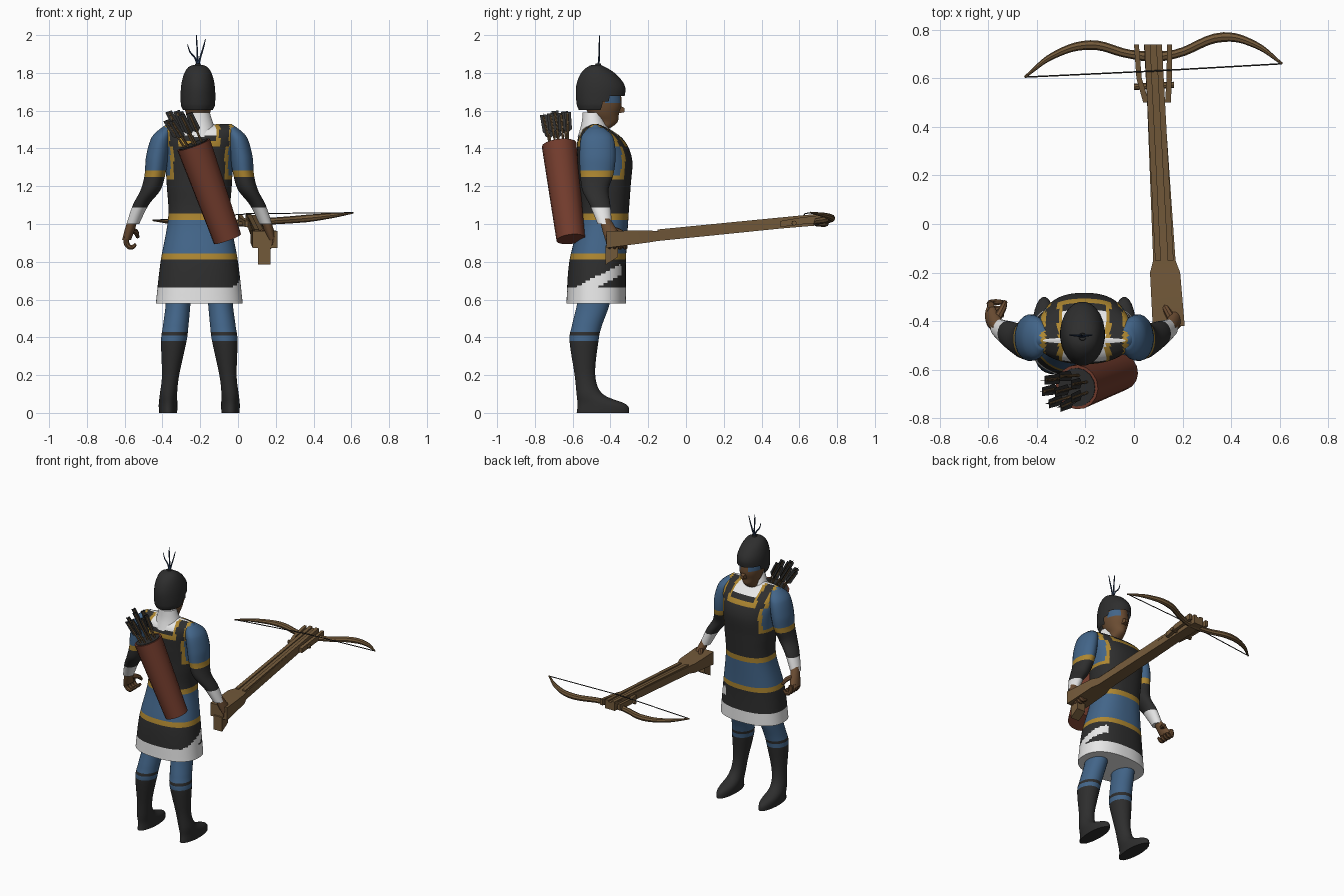
import bpy, bmesh, math, random
from mathutils import Vector

random.seed(4)
if bpy.data.objects.get("Cube"):
    bpy.data.objects.remove(bpy.data.objects["Cube"])

MX = -0.205  # body mirror line


def material(name, r, g, b):
    m = bpy.data.materials.new(name)
    m.use_nodes = True
    m.diffuse_color = (r, g, b, 1)
    m.node_tree.nodes["Principled BSDF"].inputs["Base Color"].default_value = (r, g, b, 1)
    return m


DARK = material("charcoal", .027, .027, .027)
BLUE = material("blue cloth", .055, .13, .25)
GOLD = material("gold trim", .42, .24, .03)
WHITE = material("white linen", .85, .85, .85)
SKIN = material("skin", .15, .075, .033)
LEATHER = material("red leather", .17, .045, .026)
WOOD = material("wood", .17, .10, .042)
NAVY = material("navy plume", .02, .04, .09)


def finish(ob, angle=40):
    bpy.ops.object.select_all(action='DESELECT')
    ob.select_set(True)
    bpy.context.view_layer.objects.active = ob
    if ob.type == 'CURVE':
        bpy.ops.object.convert(target='MESH')
    bpy.ops.object.shade_smooth_by_angle(angle=math.radians(angle))
    return bpy.context.object


def make(name, bm, mats, rule=None, angle=40):
    bmesh.ops.recalc_face_normals(bm, faces=bm.faces)
    if rule:
        for f in bm.faces:
            f.material_index = mats.index(rule(f.calc_center_median()))
    me = bpy.data.meshes.new(name)
    bm.to_mesh(me)
    bm.free()
    for m in mats:
        me.materials.append(m)
    ob = bpy.data.objects.new(name, me)
    bpy.context.collection.objects.link(ob)
    return finish(ob, angle)


def spline(a, b, c, d, t):
    return [q + .5 * t * (r - p + t * (2*p - 5*q + 4*r - s + t * (3*(q - r) + s - p)))
            for p, q, r, s in zip(a, b, c, d)]


def loft(name, rings, mats, rule=None, seg=24, step=.02, power=1.0, cut=None):
    """Skin through oval rings (x, y, z, radius x, radius y), smoothly interpolated."""
    fine, n = [], len(rings)
    for i in range(n - 1):
        k = max(2, round(abs(rings[i + 1][2] - rings[i][2]) / step))
        quad = [rings[min(max(i + o, 0), n - 1)] for o in (-1, 0, 1, 2)]
        fine += [spline(*quad, j / k) for j in range(k)]
    fine.append(rings[-1])
    bm = bmesh.new()
    loops = []
    for x, y, z, rx, ry in fine:
        ring = []
        for s in range(seg):
            a = 2 * math.pi * (s + .5) / seg
            c, d = math.cos(a), math.sin(a)
            ring.append(bm.verts.new((x + rx * math.copysign(abs(c) ** power, c),
                                      y + ry * math.copysign(abs(d) ** power, d), z)))
        loops.append(ring)
    for p, q in zip(loops, loops[1:]):
        for s in range(seg):
            t = (s + 1) % seg
            bm.faces.new((p[s], p[t], q[t], q[s]))
    bm.faces.new(loops[0])
    bm.faces.new(loops[-1])
    if cut:
        gone = [f for f in bm.faces if cut(f.calc_center_median())]
        bmesh.ops.delete(bm, geom=gone, context='FACES')
    return make(name, bm, mats, rule)


def bar(name, sections, mat):
    """Square timber through sections (x, y, z, half width, half height)."""
    bm = bmesh.new()
    loops = [[bm.verts.new((x + a * w, y, z + b * h)) for a, b in ((-1, -1), (1, -1), (1, 1), (-1, 1))]
             for x, y, z, w, h in sections]
    for p, q in zip(loops, loops[1:]):
        for s in range(4):
            bm.faces.new((p[s], p[s - 1], q[s - 1], q[s]))
    bm.faces.new(loops[0])
    bm.faces.new(loops[-1])
    return make(name, bm, [mat], angle=20)


def tube(name, pts, radii, mat, res=2, kind='BEZIER'):
    cu = bpy.data.curves.new(name, 'CURVE')
    cu.dimensions, cu.bevel_depth, cu.bevel_resolution = '3D', 1, res
    cu.use_fill_caps, cu.resolution_u = True, 6
    sp = cu.splines.new(kind)
    points = sp.bezier_points if kind == 'BEZIER' else sp.points
    points.add(len(pts) - 1)
    for p, co, r in zip(points, pts, radii):
        p.radius = r
        if kind == 'BEZIER':
            p.co = co
            p.handle_left_type = p.handle_right_type = 'AUTO'
        else:
            p.co = (*co, 1)
    cu.materials.append(mat)
    ob = bpy.data.objects.new(name, cu)
    bpy.context.collection.objects.link(ob)
    return finish(ob)


# Tunic: skirt, sash, belt and armoured chest
def tunic_colour(c):
    x, y, z = c
    ax = abs(x - MX)
    if z < .815:
        edge = .65 + .5 * (y + .62)
        flap = x > -.07 and edge - .06 < z < edge
        return WHITE if z < .66 or flap else DARK
    if z < 1.05:
        return GOLD if z < .843 or z > 1.02 else BLUE
    if z < 1.235:
        return DARK
    if z < 1.41:
        if ax < .135:
            return DARK
        return GOLD if ax < .153 or z < 1.26 else BLUE
    if ax < .085:
        return GOLD if z < 1.44 else DARK if z < 1.47 else WHITE
    if ax < .108:
        return GOLD
    if ax < .158:
        return DARK
    return GOLD if ax < .18 else BLUE


tunic = [(.58, -.475, .23, .158), (.8, -.468, .205, .15), (1.03, -.435, .165, .13),
         (1.2, -.43, .172, .137), (1.34, -.43, .182, .145), (1.44, -.45, .2, .125),
         (1.5, -.475, .205, .075), (1.53, -.48, .17, .012)]
loft("tunic", [(MX, y, z, a, b) for z, y, a, b in tunic],
     [DARK, BLUE, GOLD, WHITE], tunic_colour, seg=88, step=.011, power=.85)
loft("collar", [(MX, -.475, 1.46, .1, .1), (MX, -.488, 1.53, .075, .066), (MX, -.495, 1.59, .056, .052)], [WHITE])


# Limbs, mirrored about the body line
def boot_colour(c):
    return DARK if c.z < .385 or .405 < c.z < .425 else BLUE


def arm_colour(c):
    if c.z > 1.285:
        return BLUE
    if c.z > 1.245:
        return GOLD
    return DARK if c.z > 1.085 else WHITE


leg = [(.165, -.44, 0, .048, .14), (.165, -.445, .045, .05, .13), (.163, -.51, .1, .046, .07),
       (.152, -.535, .2, .046, .055), (.135, -.54, .38, .068, .077), (.125, -.525, .46, .068, .08),
       (.112, -.49, .58, .066, .087), (.105, -.47, .72, .07, .09)]
arm = [(.17, -.475, 1.51, .03, .04), (.2, -.47, 1.46, .052, .085), (.222, -.468, 1.36, .06, .096),
       (.235, -.472, 1.26, .055, .088), (.258, -.48, 1.18, .053, .07),
       (.31, -.455, 1.1, .042, .055), (.352, -.43, 1.0, .034, .038)]
palm = [(.35, -.43, 1.03, .026, .028), (.368, -.405, .97, .027, .04), (.385, -.378, .915, .024, .05)]
for side, s in (("right", -1), ("left", 1)):
    def place(rows):
        return [(MX + s * r[0], *r[1:]) for r in rows]
    loft(side + "_leg", place(leg), [DARK, BLUE], boot_colour, step=.012)
    loft(side + "_arm", place(arm), [DARK, BLUE, GOLD, WHITE], arm_colour, step=.012)
    loft(side + "_palm", place(palm), [SKIN], seg=16)
    for i in range(4):
        y = -.415 + .027 * i
        tube(side + "_finger", place([(.385, y, .935), (.384, y + .008, .895), (.36, y + .012, .876),
                                      (.335, y + .012, .893)]), [.015, .015, .013, .009], SKIN)
    tube(side + "_thumb", place([(.36, -.39, .97), (.335, -.345, .955), (.325, -.32, .93)]), [.018, .015, .009], SKIN)

# Head, helmet and plume
HX = -.212
head = [(1.49, -.48, .05, .05), (1.535, -.43, .043, .065), (1.58, -.435, .062, .08),
        (1.63, -.44, .074, .1), (1.7, -.45, .078, .105)]
loft("head", [(HX, y, z, a, b) for z, y, a, b in head], [SKIN, BLUE],
     lambda c: BLUE if c.z > 1.64 and c.y > -.42 and abs(c.x - HX) > .03 else SKIN, step=.012)
bar("nose", [(HX, -.365, 1.61, .018, .025), (HX, -.325, 1.603, .011, .011)], SKIN)
helmet = [(1.595, -.47, .07, .09), (1.625, -.46, .09, .118), (1.72, -.452, .091, .132),
          (1.79, -.464, .076, .098), (1.83, -.475, .052, .05), (1.843, -.475, .02, .02)]
loft("helmet", [(HX, y, z, a, b) for z, y, a, b in helmet], [DARK], step=.014,
     cut=lambda c: c.z < 1.675 and c.y > -.44 + (1.62 - c.z) * -.6 or c.z < 1.6)
loft("plume_knob", [(HX, -.465, 1.82, .022, .022), (HX, -.465, 1.85, .014, .014)], [DARK], seg=10)
for dx, top in ((-.055, 1.95), (-.008, 2.0), (.04, 1.98)):
    tube("plume_strand", [(HX, -.465, 1.83), (HX + dx * .3, -.46, 1.88), (HX + dx * .75, -.458, top - .04),
                          (HX + dx, -.457, top)], [.005, .005, .004, .002], NAVY, 1)

# Quiver with arrows
base, mouth = Vector((-.055, -.61, .92)), Vector((-.235, -.672, 1.42))
axis = (mouth - base).normalized()
tube("quiver", [base, mouth], [.076, .092], LEATHER, 6, 'POLY')
tube("quiver_mouth", [mouth, mouth + axis * .004], [.08, .08], DARK, 6, 'POLY')
side_dir = axis.cross(Vector((0, 1, 0))).normalized()
other = axis.cross(side_dir)
for i in range(8):
    a = i * math.tau / 7
    out = (side_dir * math.cos(a) + other * math.sin(a)) * (.05 if i < 7 else 0)
    start = mouth + out
    end = start + axis * random.uniform(.14, .19) + out * .3 - Vector((.025, 0, 0))
    tube("arrow_shaft", [start, end], [.006, .006], WOOD, 1, 'POLY')
    along = (end - start).normalized()
    bm = bmesh.new()
    for d in (side_dir, other):
        lo, hi = start.lerp(end, .35), end + along * .012
        bm.faces.new([bm.verts.new(v) for v in (lo, lo + along * .02 + d * .022, hi + d * .018, hi,
                                                hi - d * .018, lo + along * .02 - d * .022)])
    make("arrow_fletching", bm, [DARK])

# Crossbow
bar("stock", [(.143, -.42, .918, .066, .045), (.128, -.2, .934, .062, .032), (.125, -.15, .936, .046, .026),
              (.09, .5, 1.002, .036, .026), (.078, .74, 1.022, .037, .026)], WOOD)
for s in (-1, 1):
    bar("bolt_rail", [(.125 + s * .026, -.15, .963, .012, .008), (.079 + s * .024, .74, 1.05, .012, .008)], WOOD)
    bar("bow_brace", [(.095 + s * .045, .5, 1.0, .012, .016), (.083 + s * .062, .6, 1.015, .011, .018),
                      (.078 + s * .068, .74, 1.03, .01, .02)], WOOD)
tube("cross_peg", [(.0, .565, 1.0), (.165, .573, 1.005)], [.013, .013], WOOD, 2, 'POLY')
bar("grip", [(.14, -.425, .835, .033, .05), (.14, -.36, .87, .033, .045)], WOOD)
tube("bow", [(-.45, .605, 1.02), (-.33, .695, 1.01), (-.18, .737, 1.005), (-.02, .7, 1.005), (.08, .69, 1.01),
             (.17, .7, 1.015), (.37, .77, 1.03), (.5, .738, 1.045), (.61, .66, 1.06)],
     [.005, .014, .02, .018, .022, .018, .02, .014, .005], WOOD)
tube("bowstring", [(-.45, .605, 1.02), (.08, .63, 1.055), (.61, .66, 1.06)], [.003] * 3, DARK, 1, 'POLY')
